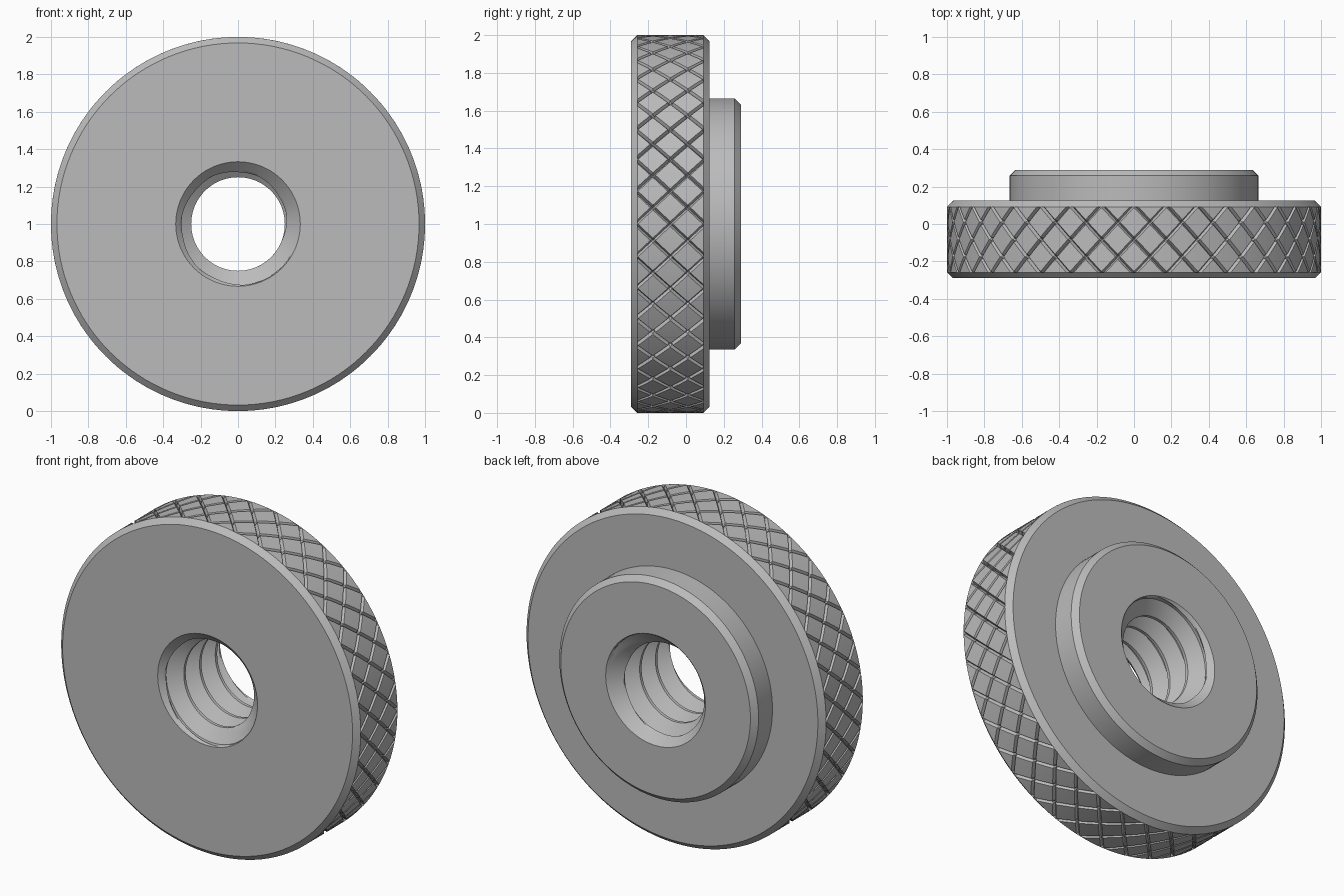
import bpy, bmesh, math

cube = bpy.data.objects.get("Cube")
if cube:
    bpy.data.objects.remove(cube)

steel = bpy.data.materials.new("plain_steel_grey")
steel.use_nodes = True
GREY = (0.5, 0.5, 0.5, 1)
steel.diffuse_color = GREY
steel.node_tree.nodes["Principled BSDF"].inputs["Base Color"].default_value = GREY

TAU = 2 * math.pi
SEGS = 128
HALF = 0.29                      # half of the full length along y
KNURL_FRONT, KNURL_BACK = -0.258, 0.092
MOUTH = 0.333                    # bore radius at the two faces


def polar(r, angle, y):
    """Point around the nut axis, which runs along y at z = 1."""
    return (r * math.cos(angle), y, 1 + r * math.sin(angle))


def sheet(bm, rows):
    """Skin a grid of points with quads."""
    grid = [[bm.verts.new(p) for p in row] for row in rows]
    for r0, r1 in zip(grid, grid[1:]):
        for i in range(len(r0) - 1):
            bm.faces.new((r0[i], r0[i + 1], r1[i + 1], r1[i]))


def finish(name, bm, angle):
    mesh = bpy.data.meshes.new(name)
    bm.to_mesh(mesh)
    bm.free()
    mesh.materials.append(steel)
    obj = bpy.data.objects.new(name, mesh)
    bpy.context.collection.objects.link(obj)
    bpy.ops.object.select_all(action='DESELECT')
    obj.select_set(True)
    bpy.context.view_layer.objects.active = obj
    bpy.ops.object.shade_smooth_by_angle(angle=math.radians(angle))
    return obj


# Nut body: turned outside with a shallow channel for the knurl
profile = [
    (MOUTH, -HALF), (0.968, -HALF), (1, KNURL_FRONT), (0.97, KNURL_FRONT),
    (0.97, KNURL_BACK), (1, KNURL_BACK), (0.968, 0.125), (0.665, 0.125),
    (0.665, 0.258), (0.633, HALF), (MOUTH, HALF),
]
bm = bmesh.new()
sheet(bm, [[polar(r, TAU * j / SEGS, y) for r, y in profile]
           for j in range(SEGS + 1)])

# Threaded bore: helical ridges, cut back by a countersink at each end
PITCH, MINOR, MAJOR, STEPS = 0.15, 0.25, 0.328, 16


def thread_radius(phase):
    ridge = abs(2 * (phase % 1) - 1)
    t = min(1, max(0, (ridge - 0.125) / 0.75))
    return MINOR + (MAJOR - MINOR) * t


def bore_point(j, k):
    y = PITCH * (k / STEPS - j / SEGS)
    y = max(-HALF, min(HALF, y))
    cone = MOUTH - (HALF - abs(y))
    r = max(thread_radius(k / STEPS), cone)
    if abs(y) == HALF:
        r = MOUTH
    return polar(r, TAU * j / SEGS, y)


turns = math.ceil(HALF / PITCH) + 1
sheet(bm, [[bore_point(j, k) for k in range(-turns * STEPS, (turns + 1) * STEPS + 1)]
           for j in range(SEGS + 1)])
bmesh.ops.remove_doubles(bm, verts=bm.verts, dist=0.00002)
bmesh.ops.recalc_face_normals(bm, faces=bm.faces)
finish("nut_body", bm, 30)

# Knurled grip: two crossing sets of V grooves on diagonal coordinates
COUNT, RISE, DEPTH = 36, 0.185, 0.02
GROOVE = 0.075
OFFSETS = (0, GROOVE, 0.5, 1 - GROOVE, 1)
middle = (KNURL_FRONT + KNURL_BACK) / 2


def knurl_point(a, b, du, dv):
    angle = (a + du + b + dv) / 2 * TAU / COUNT
    y = middle + (a + du - b - dv) / 2 * RISE
    in_groove = du in (0, 1) or dv in (0, 1)
    return polar(1 - DEPTH if in_groove else 1, angle, y)


bm = bmesh.new()
for a in range(COUNT):
    for b in range(a - 3, a + 3):
        sheet(bm, [[knurl_point(a, b, du, dv) for dv in OFFSETS] for du in OFFSETS])
bmesh.ops.remove_doubles(bm, verts=bm.verts, dist=0.0001)

# Trim the grip to the channel and face it outward
for y, side in ((KNURL_FRONT, -1), (KNURL_BACK, 1)):
    bmesh.ops.bisect_plane(bm, geom=bm.verts[:] + bm.edges[:] + bm.faces[:],
                           plane_co=(0, y, 0), plane_no=(0, side, 0), clear_outer=True)
bm.normal_update()
for f in bm.faces:
    c = f.calc_center_median()
    if f.normal.x * c.x + f.normal.z * (c.z - 1) < 0:
        f.normal_flip()
finish("knurled_grip", bm, 25)
